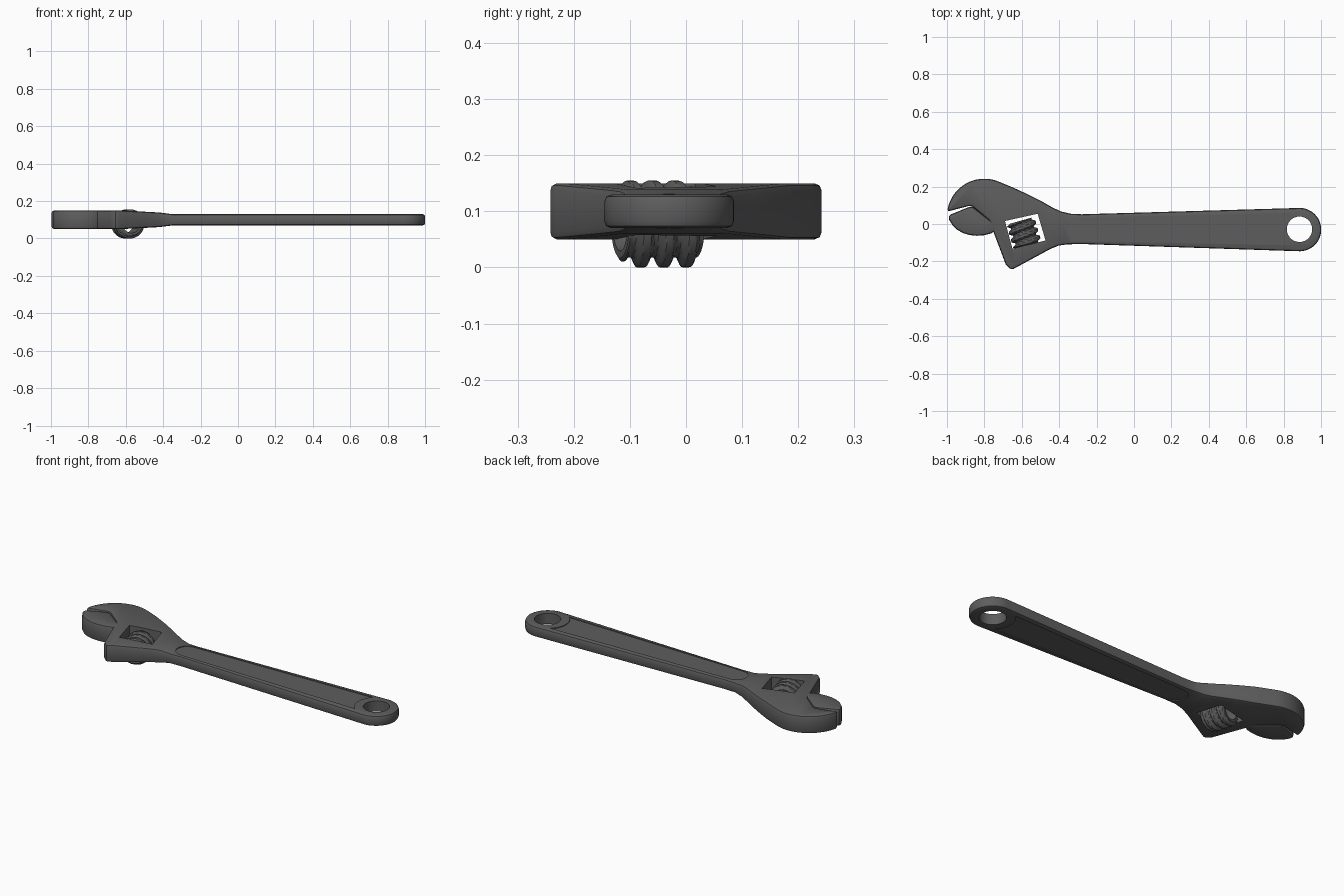
import bpy, bmesh
from math import cos, sin, pi, radians
from mathutils import Matrix, Vector

if "Cube" in bpy.data.objects:
    bpy.data.objects.remove(bpy.data.objects["Cube"])

MID = 0.10  # height of the wrench's middle plane

steel = bpy.data.materials.new("dark_steel")
steel.diffuse_color = (0.11, 0.11, 0.11, 1)
steel.use_nodes = True
steel.node_tree.nodes["Principled BSDF"].inputs["Base Color"].default_value = steel.diffuse_color


def arc(cx, cy, r, a0, a1, n):
    return [(cx + r * cos(radians(a0 + (a1 - a0) * i / n)),
             cy + r * sin(radians(a0 + (a1 - a0) * i / n))) for i in range(n + 1)]


def finish(name, bm):
    bmesh.ops.recalc_face_normals(bm, faces=bm.faces)
    me = bpy.data.meshes.new(name)
    bm.to_mesh(me)
    bm.free()
    me.materials.append(steel)
    ob = bpy.data.objects.new(name, me)
    bpy.context.collection.objects.link(ob)
    return ob


def prism_bm(pts, z0, z1):
    bm = bmesh.new()
    face = bm.faces.new([bm.verts.new((x, y, z0)) for x, y in pts])
    ext = bmesh.ops.extrude_face_region(bm, geom=[face])
    for v in ext["geom"]:
        if isinstance(v, bmesh.types.BMVert):
            v.co.z = z1
    return bm


def activate(ob):
    bpy.ops.object.select_all(action='DESELECT')
    ob.select_set(True)
    bpy.context.view_layer.objects.active = ob


def bevel(ob, width, segments=2):
    m = ob.modifiers.new("bevel", 'BEVEL')
    m.width, m.segments = width, segments
    m.limit_method, m.angle_limit = 'ANGLE', radians(40)
    m.use_clamp_overlap = False
    activate(ob)
    bpy.ops.object.modifier_apply(modifier=m.name)


def cut(ob, pts, z0, z1):
    cutter = finish("cutter", prism_bm(pts, z0, z1))
    cutter.hide_render = True
    m = ob.modifiers.new("cut", 'BOOLEAN')
    m.operation, m.solver, m.object = 'DIFFERENCE', 'EXACT', cutter
    activate(ob)
    bpy.ops.object.modifier_apply(modifier=m.name)
    bpy.data.objects.remove(cutter)


def smooth(ob):
    activate(ob)
    bpy.ops.object.shade_smooth_by_angle(angle=radians(30))


# Body: fixed jaw, head and handle in one outline
outline = arc(-0.80, 0.042, 0.2, 173, 66, 20)
outline += [(-0.64, 0.192), (-0.56, 0.155), (-0.49, 0.119), (-0.435, 0.088), (-0.39, 0.067),
            (-0.34, 0.055), (-0.28, 0.052)]
outline += arc(0.885, -0.030, 0.116, 88, -88, 24)
outline += [(-0.28, -0.107), (-0.36, -0.109), (-0.405, -0.116), (-0.45, -0.135),
            (-0.655, -0.246), (-0.685, -0.218), (-0.775, 0.020), (-0.865, 0.094), (-0.885, 0.096)]
bm = prism_bm(outline, -1, 1)

# Thickness steps down from head to handle
steps = [(-0.63, 0.05), (-0.53, 0.045), (-0.42, 0.039), (-0.35, 0.03)]
for x, _ in steps:
    bmesh.ops.bisect_plane(bm, geom=bm.verts[:] + bm.edges[:] + bm.faces[:],
                           plane_co=(x, 0, 0), plane_no=(1, 0, 0))


def half_thickness(x):
    if x <= steps[0][0]:
        return steps[0][1]
    for (xa, ha), (xb, hb) in zip(steps, steps[1:]):
        if x <= xb:
            return ha + (hb - ha) * (x - xa) / (xb - xa)
    return steps[-1][1]


for v in bm.verts:
    v.co.z = MID + v.co.z * half_thickness(v.co.x)
body = finish("wrench_body", bm)
bevel(body, 0.013)

# Hanging hole, worm window and handle recesses on both faces
cut(body, arc(0.885, -0.028, 0.068, 0, 350, 35), -0.1, 0.3)
cut(body, [(-0.69, 0.016), (-0.515, 0.055), (-0.473, -0.088), (-0.65, -0.132)], -0.1, 0.3)
recess = arc(-0.295, -0.030, 0.060, 92, 268, 16) + arc(0.885, -0.028, 0.114, 227, 133, 12)
cut(body, recess, MID + 0.026, 0.3)
cut(body, recess, -0.1, MID - 0.026)
smooth(body)

# Movable jaw, nearly closed against the fixed jaw
jaw_outline = [(-0.992, 0.046), (-0.885, 0.090), (-0.864, 0.094), (-0.773, 0.022), (-0.735, 0.0),
               (-0.730, -0.030), (-0.765, -0.051), (-0.80, -0.060), (-0.84, -0.063),
               (-0.88, -0.059), (-0.915, -0.048), (-0.945, -0.031), (-0.97, -0.007), (-0.988, 0.022)]
jaw = finish("movable_jaw", prism_bm(jaw_outline, MID - 0.0495, MID + 0.0495))
bevel(jaw, 0.013)
smooth(jaw)

# Worm screw: hollow sleeve with a helical thread
ROUND, ALONG, LENGTH, PITCH = 40, 48, 0.14, 0.042
ROOT, CREST, BORE = 0.060, 0.0775, 0.048


def thread_radius(t, a):
    phase = (t / PITCH - a / (2 * pi)) % 1.0
    rise = min(1, max(0, (0.40 - abs(phase - 0.5)) / 0.22))
    fade = min(1, (LENGTH / 2 - abs(t)) / 0.012)
    return ROOT + (CREST - ROOT) * rise * fade


bm = bmesh.new()
rings = []
for j in range(ALONG + 1):
    t = LENGTH * (j / ALONG - 0.5)
    rings.append([bm.verts.new((thread_radius(t, a) * cos(a), thread_radius(t, a) * sin(a), t))
                  for a in (2 * pi * i / ROUND for i in range(ROUND))])
for t in (LENGTH / 2, -LENGTH / 2):
    rings.append([bm.verts.new((BORE * cos(2 * pi * i / ROUND), BORE * sin(2 * pi * i / ROUND), t))
                  for i in range(ROUND)])
for ra, rb in zip(rings, rings[1:] + rings[:1]):
    for i in range(ROUND):
        k = (i + 1) % ROUND
        bm.faces.new((ra[i], ra[k], rb[k], rb[i]))
axis = Vector((-0.27, 0.96, 0)).to_track_quat('Z', 'Y').to_matrix().to_4x4()
bm.transform(Matrix.Translation((-0.588, -0.050, CREST)) @ axis)
worm = finish("worm_screw", bm)
smooth(worm)
